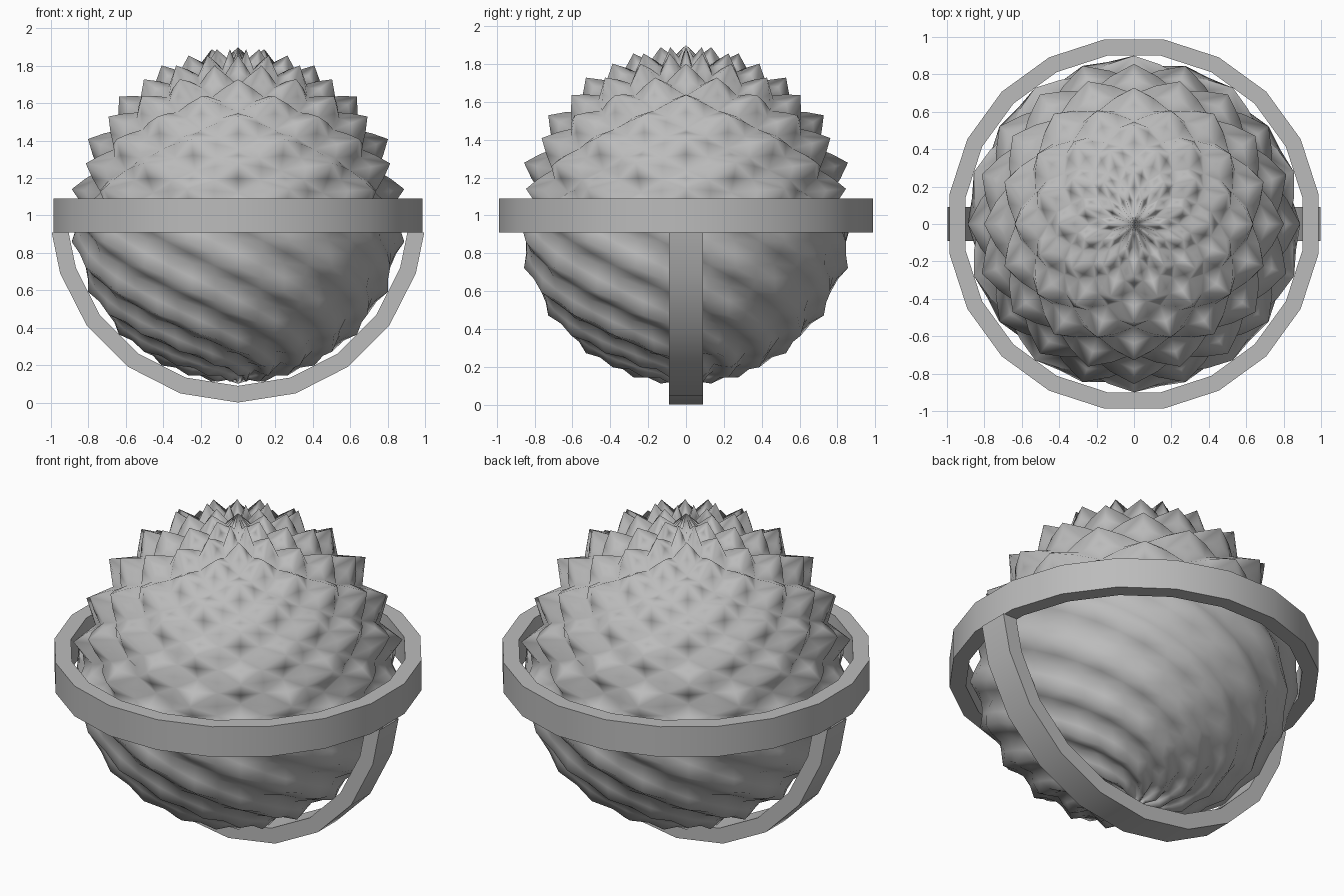
import bpy
from math import sin, cos, radians

cube = bpy.data.objects.get("Cube")
if cube:
    bpy.data.objects.remove(cube, do_unlink=True)

grey = bpy.data.materials.new("plain grey")
grey.use_nodes = True
tone = (0.5, 0.5, 0.5, 1)
grey.diffuse_color = tone
grey.node_tree.nodes["Principled BSDF"].inputs["Base Color"].default_value = tone

R = 0.9        # radius of the ball at the petal tips
COLS = 40      # columns around, four for each of the ten petals in a layer
ROWS = 40      # rows from pole to pole


def make_object(name, verts, faces):
    mesh = bpy.data.meshes.new(name)
    mesh.from_pydata(verts, [], faces)
    mesh.materials.append(grey)
    obj = bpy.data.objects.new(name, mesh)
    bpy.context.collection.objects.link(obj)
    bpy.ops.object.select_all(action="DESELECT")
    obj.select_set(True)
    bpy.context.view_layer.objects.active = obj


def away(x):
    """Distance to the nearest whole number, scaled to run from 0 to 1."""
    return 2 * abs(x - round(x))


def ball_radius(elev, az):
    """Petal tips lie where two families of spirals cross."""
    p = away((az - 18) / 36 + elev / 18)
    q = away((az - 18) / 36 - elev / 18)
    if elev > 0:
        return R - 0.1 * max(p, q) - 0.02 * min(p, q)
    return R - 0.05 * p - 0.02 * q     # below, one family forms long ridges


# Ball of petals: pointed tips above, spiral ridges below
def petal_ball(name, first, last):
    verts, faces = [], []
    for i in range(first, last + 1):
        elev = -90 + 180 * i / ROWS
        e = radians(elev)
        for j in range(COLS):
            az = 360 * j / COLS
            r = R if i in (0, ROWS) else ball_radius(elev, az)
            a = radians(az)
            verts.append((r * cos(e) * cos(a), r * cos(e) * sin(a), 1 + r * sin(e)))
    for i in range(last - first):
        for j in range(COLS):
            k = (j + 1) % COLS
            a, b = i * COLS + j, i * COLS + k
            c, d = b + COLS, a + COLS
            # split along the ridges; the upper tips have ridges both ways
            if first >= ROWS // 2 and (i + first + j) % 2 == 0:
                faces += [(a, b, c), (a, c, d)]
            else:
                faces += [(a, b, d), (b, c, d)]
    make_object(name, verts, faces)
    bpy.ops.object.shade_smooth()


petal_ball("lower_petals", 0, ROWS // 2)
petal_ball("upper_petals", ROWS // 2, ROWS)


# Flat band of rectangular section following a list of angles
def band(name, angles, place, closed):
    section = ((0.911, -0.09), (1, -0.09), (1, 0.09), (0.911, 0.09))
    verts = [place(r, radians(a), h) for a in angles for r, h in section]
    n = len(angles)
    faces = []
    for i in range(n if closed else n - 1):
        a, b = 4 * i, 4 * ((i + 1) % n)
        for s in range(4):
            t = (s + 1) % 4
            faces.append((a + s, b + s, b + t, a + t))
    make_object(name, verts, faces)
    bpy.ops.object.shade_smooth_by_angle(angle=radians(32))


# Horizontal ring with twenty sides
band("rim_ring", [9 + 18 * i for i in range(20)],
     lambda r, a, h: (r * cos(a), r * sin(a), 1 + h), True)

# Half hoop under the ball, meeting the ring at both sides
band("lower_hoop", [185.2] + [198 + 18 * i for i in range(9)] + [354.8],
     lambda r, a, h: (r * cos(a), -h, 1 + r * sin(a)), False)
